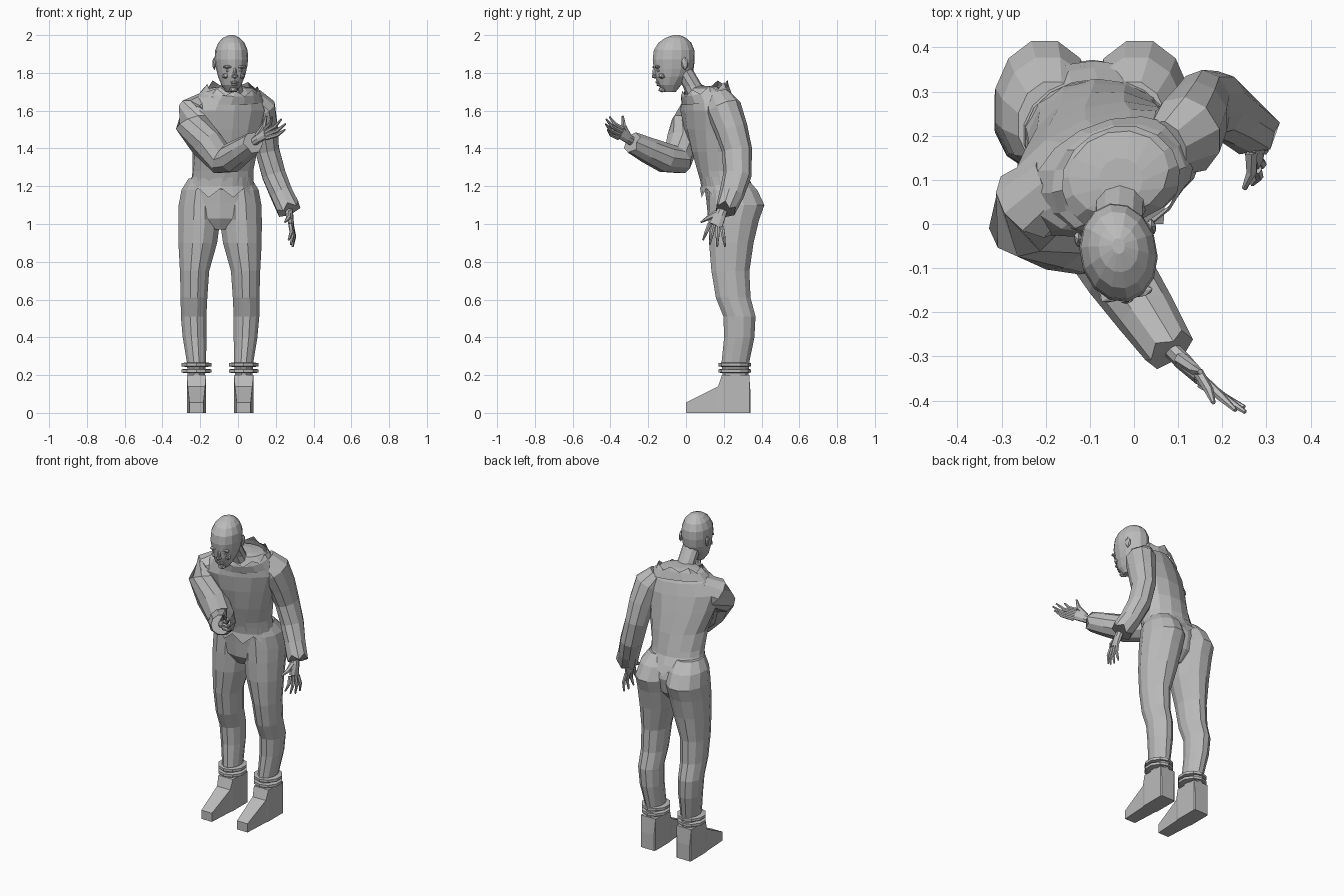
import bpy, bmesh, math
from mathutils import Vector, Matrix

cube = bpy.data.objects.get("Cube")
if cube:
    bpy.data.objects.remove(cube)

grey = bpy.data.materials.new("plain_grey")
grey.use_nodes = True
COLOUR = (0.5, 0.5, 0.5, 1)
grey.diffuse_color = COLOUR
grey.node_tree.nodes["Principled BSDF"].inputs["Base Color"].default_value = COLOUR


def finish(name, bm):
    bmesh.ops.recalc_face_normals(bm, faces=bm.faces[:])
    mesh = bpy.data.meshes.new(name)
    bm.to_mesh(mesh)
    bm.free()
    mesh.materials.append(grey)
    obj = bpy.data.objects.new(name, mesh)
    bpy.context.collection.objects.link(obj)
    return obj


def loft(name, rings, n=10, side=(1, 0, 0), level=False, jag=0, tilt=0, caps=True):
    """Rings are x, y, z, radius a, radius b, twist in degrees.
    level keeps rings horizontal, jag zigzags the last ring, tilt lifts the back."""
    bm = bmesh.new()
    centres = [Vector(r[:3]) for r in rings]
    loops = []
    for i, r in enumerate(rings):
        t = centres[min(i + 1, len(rings) - 1)] - centres[max(i - 1, 0)]
        t = Vector((0, 0, 1)) if level else t.normalized()
        u = Vector(side)
        u = (u - t * u.dot(t)).normalized()
        if len(r) > 5:
            u = Matrix.Rotation(math.radians(r[5]), 3, t) @ u
        v = t.cross(u)
        b = r[4] if len(r) > 4 else r[3]
        loop = []
        for k in range(n):
            a = math.tau * (k + 0.5) / n
            p = centres[i] + u * r[3] * math.cos(a) + v * b * math.sin(a)
            p.z += tilt * math.sin(a)
            if jag and i == len(rings) - 1:
                p += t * jag * (k % 2 - 0.5)
            loop.append(bm.verts.new(p))
        loops.append(loop)
    for lo, hi in zip(loops, loops[1:]):
        for k in range(n):
            j = (k + 1) % n
            bm.faces.new((lo[k], lo[j], hi[j], hi[k]))
    if caps:
        bm.faces.new(loops[0])
        bm.faces.new(loops[-1])
    return finish(name, bm)


def blob(name, centre, size, turn=0):
    bm = bmesh.new()
    bmesh.ops.create_icosphere(bm, subdivisions=1, radius=1)
    m = (Matrix.Translation(centre) @ Matrix.Rotation(math.radians(turn), 4, 'Z')
         @ Matrix.Diagonal((*size, 1)))
    bmesh.ops.transform(bm, matrix=m, verts=bm.verts[:])
    return finish(name, bm)


# Legs, cuffs and shoes, mirrored about the body axis
AXIS = -0.095
LEG = [(.125, .262, .18, .046, .07), (.125, .262, .27, .053, .076),
       (.135, .282, .40, .065, .083), (.14, .283, .51, .07, .088),
       (.138, .25, .61, .073, .095), (.135, .235, .75, .08, .104),
       (.118, .24, .90, .106, .122), (.11, .253, 1.02, .115, .138),
       (.108, .268, 1.10, .115, .152), (.1, .25, 1.18, .108, .132),
       (.09, .225, 1.24, .08, .1)]
SHOE = [(0, .037, .055), (.17, .046, .14), (.19, .051, .2), (.335, .051, .2), (.342, .045, .1)]

for label, s in (("right", -1), ("left", 1)):
    loft(label + "_trouser_leg", [(AXIS + s * r[0], *r[1:]) for r in LEG], 12, level=True)
    cx = AXIS + s * .125
    # shoe with a low narrow toe
    bm = bmesh.new()
    rows = [[bm.verts.new((cx + w * sx, y, z)) for sx, z in ((-1, 0), (1, 0), (1, top), (-1, top))]
            for y, w, top in SHOE]
    for a, b in zip(rows, rows[1:]):
        for k in range(4):
            j = (k + 1) % 4
            bm.faces.new((a[k], a[j], b[j], b[k]))
    bm.faces.new(rows[0])
    bm.faces.new(rows[-1])
    finish(label + "_shoe", bm)
    # rolled ankle cuff made of two stacked bands
    for part, z in (("lower", .222), ("upper", .255)):
        bands = [(cx, .258, z - .011, .066, .07), (cx, .258, z - .008, .083, .087),
                 (cx, .258, z + .008, .083, .087), (cx, .258, z + .011, .066, .07)]
        loft(f"{label}_{part}_cuff_band", bands, 10, level=True)

# Pelvis joining the legs
loft("trouser_seat", [(AXIS, .225, .97, .05, .07), (AXIS, .235, 1.03, .16, .118),
                      (AXIS, .24, 1.12, .205, .132), (AXIS, .225, 1.2, .19, .128),
                      (AXIS, .215, 1.24, .16, .11)], 14, level=True)

# Shirt body, leaning forward and turned
loft("shirt_body", [(-.085, .215, 1.18, .172, .125, 0), (-.08, .19, 1.28, .163, .13, 5),
                    (-.07, .165, 1.38, .172, .135, 12), (-.07, .135, 1.5, .205, .135, 18),
                    (-.065, .115, 1.6, .235, .13, 20), (-.05, .11, 1.67, .19, .12, 20),
                    (-.035, .115, 1.72, .115, .095, 15), (-.03, .1, 1.73, .05, .05, 10)],
     14, level=True)
# Ragged hem and collar
loft("shirt_hem", [(-.083, .2, 1.25, .165, .128), (-.09, .217, 1.2, .178, .137),
                   (-.09, .222, 1.165, .19, .148)], 18, level=True, jag=.05, caps=False)
loft("shirt_collar", [(-.045, .11, 1.66, .19, .125, 20), (-.035, .1, 1.705, .155, .125, 20),
                      (-.03, .1, 1.72, .135, .12, 20)],
     16, level=True, jag=.03, tilt=.03, caps=False)

# Sleeves, the right bent across the chest and the left hanging
loft("right_sleeve", [(-.17, .09, 1.62, .08), (-.235, .045, 1.585, .092),
                      (-.245, .01, 1.53, .09), (-.17, -.02, 1.43, .088),
                      (-.085, -.045, 1.34, .082), (-.035, -.11, 1.35, .08),
                      (.025, -.2, 1.39, .07), (.08, -.285, 1.43, .058)],
     10, side=(0, 0, 1), jag=.02)
loft("left_sleeve", [(.07, .17, 1.67, .06, .07), (.115, .2, 1.61, .088, .095),
                     (.14, .24, 1.5, .075, .088), (.155, .27, 1.39, .066, .08),
                     (.19, .272, 1.26, .066, .075), (.23, .242, 1.16, .062, .066),
                     (.268, .21, 1.08, .065, .055)], 10, jag=.03)


# Hands
def hand(label, wrist, first, last, tips, thumb_root, thumb_tip, bend):
    wrist, first, last, bend = map(Vector, (wrist, first, last, bend))
    mid, across = (first + last) / 2, last - first
    w = across.length / 2
    loft(label + "_palm", [(*wrist, .024, .02), (*wrist.lerp(mid, .5), w * .95, .02),
                           (*mid, w * 1.15, .014)], 8, side=across)
    for i, tip in enumerate(tips):
        tip = Vector(tip)
        root = first.lerp(last, i / 3)
        loft(f"{label}_finger_{i + 1}", [(*root, .012), (*(root.lerp(tip, .5) + bend), .0105),
                                         (*tip, .005)], 6, side=across)
    a, b = Vector(thumb_root), Vector(thumb_tip)
    loft(label + "_thumb", [(*a, .016), (*(a.lerp(b, .55) + bend), .013), (*b, .006)],
         6, side=(.3, .5, .8))


hand("right", (.075, -.275, 1.43), (.145, -.335, 1.505), (.15, -.36, 1.455),
     [(.18, -.405, 1.568), (.23, -.422, 1.555), (.252, -.426, 1.53), (.25, -.415, 1.5)],
     (.105, -.305, 1.47), (.15, -.335, 1.572), (.008, -.008, -.006))
hand("left", (.265, .205, 1.1), (.278, .125, 1.0), (.286, .19, .985),
     [(.268, .09, .915), (.28, .125, .89), (.287, .165, .878), (.29, .207, .88)],
     (.265, .165, 1.06), (.25, .08, 1.01), (.01, 0, 0))

# Neck and head, bowed and turned slightly
TURN = 10
HX, HY = -.035, -.065
loft("neck", [(-.03, .075, 1.66, .07, .065), (-.032, .035, 1.73, .055, .052),
              (HX, -.02, 1.82, .055, .055)], 10, level=True)
SKULL = [(1.7, -.02, .028, .032), (1.735, -.022, .052, .062), (1.78, -.006, .07, .095),
         (1.82, 0, .08, .107), (1.87, 0, .088, .113), (1.92, .002, .085, .109),
         (1.96, .006, .068, .088), (1.985, .01, .045, .055), (2.0, .015, .014, .018)]
loft("head", [(HX, HY + dy, z, a, b, TURN) for z, dy, a, b in SKULL], 14, level=True)


def feature(name, x, y, z, size):
    offset = Matrix.Rotation(math.radians(TURN), 3, 'Z') @ Vector((x, y, 0))
    blob(name, (HX + offset.x, HY + offset.y, z), size, TURN)


feature("nose_bridge", 0, -.104, 1.805, (.01, .012, .028))
feature("nose_tip", 0, -.104, 1.782, (.019, .015, .012))
feature("upper_lip", 0, -.087, 1.75, (.026, .012, .008))
feature("lower_lip", 0, -.08, 1.737, (.023, .014, .008))
feature("chin", 0, -.062, 1.712, (.026, .022, .016))
for label, s in (("right", -1), ("left", 1)):
    feature(label + "_brow", s * .035, -.094, 1.832, (.03, .015, .01))
    feature(label + "_eye", s * .033, -.088, 1.812, (.014, .012, .009))
    feature(label + "_cheek", s * .04, -.07, 1.785, (.024, .022, .018))
    feature(label + "_ear", s * .084, .045, 1.85, (.011, .02, .036))
